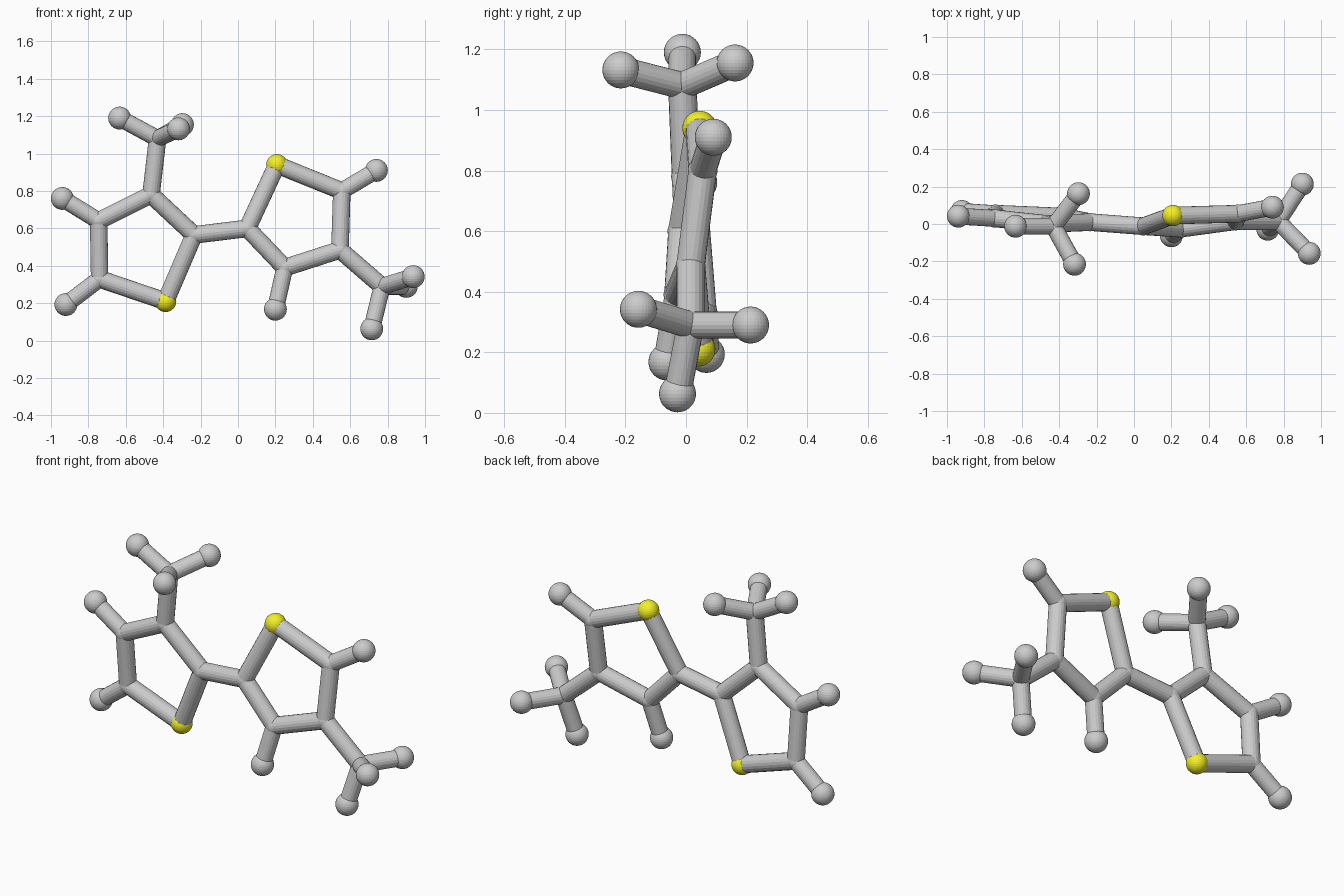
import bpy
from mathutils import Vector

if "Cube" in bpy.data.objects:
    bpy.data.objects.remove(bpy.data.objects["Cube"])

yellow = bpy.data.materials.new("yellow")
yellow.diffuse_color = (0.9, 0.88, 0.02, 1)
yellow.use_nodes = True
yellow.node_tree.nodes["Principled BSDF"].inputs["Base Color"].default_value = yellow.diffuse_color

# Node centres: ring corners, ring accent balls, side-branch hubs, end balls
nodes = {
    "a1": (-0.465, 0.0, 0.78), "a2": (-0.745, 0.03, 0.64), "a3": (-0.74, 0.055, 0.33),
    "a4": (-0.235, 0.01, 0.565), "a_hub": (-0.43, -0.012, 1.08),
    "b1": (0.05, -0.012, 0.60), "b2": (0.555, 0.055, 0.80), "b3": (0.545, 0.015, 0.485),
    "b4": (0.25, -0.025, 0.39), "b_hub": (0.77, 0.015, 0.29),
}
accents = {"a_s": (-0.387, 0.04, 0.21), "b_s": (0.208, 0.045, 0.94)}
ends = {
    "a2": [(-0.939, 0.042, 0.76)],
    "a3": [(-0.92, 0.067, 0.193)],
    "a_hub": [(-0.633, -0.012, 1.19), (-0.297, 0.162, 1.155), (-0.318, -0.215, 1.132)],
    "b2": [(0.74, 0.09, 0.91)],
    "b4": [(0.20, -0.063, 0.168)],
    "b_hub": [(0.937, -0.157, 0.342), (0.90, 0.213, 0.29), (0.715, -0.028, 0.063)],
}
links = ["a1 a2", "a2 a3", "a3 a_s", "a_s a4", "a4 a1", "a1 a_hub", "a4 b1",
         "b1 b_s", "b_s b2", "b2 b3", "b3 b4", "b4 b1", "b3 b_hub"]


def ball(name, pos, radius, mat=None):
    bpy.ops.mesh.primitive_uv_sphere_add(segments=32, ring_count=16, radius=radius, location=pos)
    ob = bpy.context.object
    ob.name = name
    if mat:
        ob.data.materials.append(mat)


def rod(name, p, q, radius):
    p, q = Vector(p), Vector(q)
    bpy.ops.mesh.primitive_cylinder_add(vertices=20, radius=radius, depth=(q - p).length,
                                        location=(p + q) / 2)
    ob = bpy.context.object
    ob.name = name
    ob.rotation_mode = 'QUATERNION'
    ob.rotation_quaternion = (q - p).to_track_quat('Z', 'Y')


# Joints and yellow balls
for pos in nodes.values():
    ball("joint", pos, 0.049)
for pos in accents.values():
    ball("yellow_ball", pos, 0.057, yellow)

# Ring, bridge and branch rods
points = {**nodes, **accents}
for link in links:
    a, b = link.split()
    p, q = Vector(points[a]), Vector(points[b])
    rod("frame_rod", p, q, 0.047)

# End balls with their rods
for hub, tips in ends.items():
    for tip in tips:
        rod("end_rod", nodes[hub], tip, 0.045)
        ball("end_ball", tip, 0.061)
